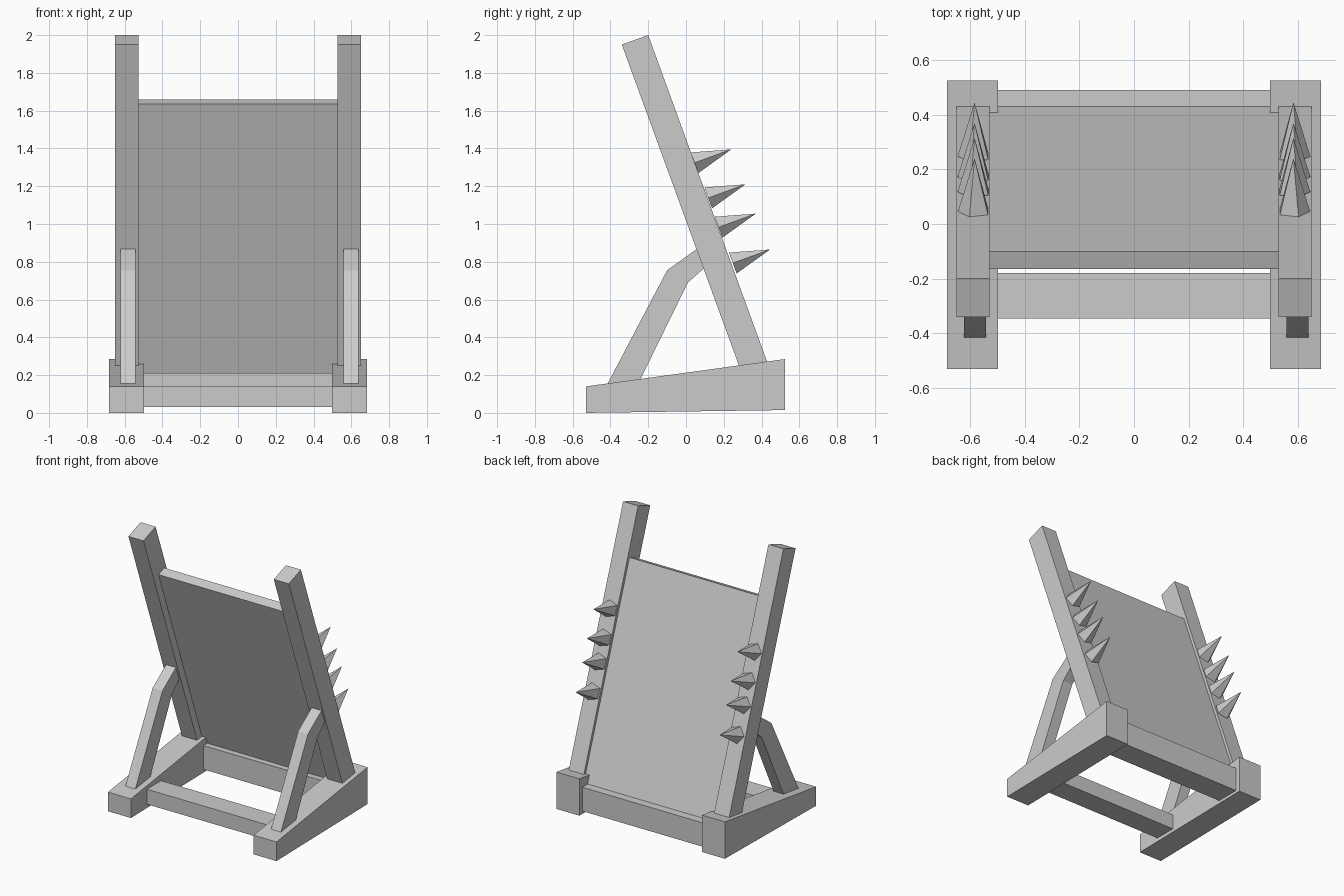
import bpy, bmesh, math
from mathutils import Vector

cube = bpy.data.objects.get("Cube")
if cube:
    bpy.data.objects.remove(cube, do_unlink=True)

grey = bpy.data.materials.new("plain grey")
grey.use_nodes = True
colour = (0.6, 0.6, 0.6, 1)
grey.diffuse_color = colour
grey.node_tree.nodes["Principled BSDF"].inputs["Base Color"].default_value = colour


def finish(name, bm):
    bmesh.ops.recalc_face_normals(bm, faces=bm.faces)
    mesh = bpy.data.meshes.new(name)
    bm.to_mesh(mesh)
    bm.free()
    mesh.materials.append(grey)
    obj = bpy.data.objects.new(name, mesh)
    bpy.context.scene.collection.objects.link(obj)
    return obj


def slab(name, profile, x0, x1):
    """Extrude a side profile of (y, z) points from x0 to x1."""
    bm = bmesh.new()
    face = bm.faces.new([bm.verts.new((x0, y, z)) for y, z in profile])
    out = bmesh.ops.extrude_face_region(bm, geom=[face])
    verts = [v for v in out["geom"] if isinstance(v, bmesh.types.BMVert)]
    bmesh.ops.translate(bm, verts=verts, vec=(x1 - x0, 0, 0))
    finish(name, bm)


def bar(name, y0, y1, z0, z1, half):
    slab(name, [(y0, z0), (y1, z0), (y1, z1), (y0, z1)], -half, half)


TILT = math.radians(20)
OUT = Vector((0, math.cos(TILT), math.sin(TILT)))    # out of the sloping back
UP = Vector((0, -math.sin(TILT), math.cos(TILT)))    # along the slope


def spike(name, tip, side, radius=0.062, length=0.21):
    """Five-sided spike standing square to the sloping posts."""
    bm = bmesh.new()
    centre = tip - OUT * length
    ring = []
    for i in range(5):
        a = math.radians(108 + 72 * i)
        offset = Vector((-side * math.cos(a), 0, 0)) + UP * math.sin(a)
        ring.append(bm.verts.new(centre + offset * radius))
    point = bm.verts.new(tip)
    bm.faces.new(ring)
    for i in range(5):
        bm.faces.new((ring[i], ring[(i + 1) % 5], point))
    finish(name, bm)


# Side profiles
foot = [(-0.53, 0), (0.525, 0.015), (0.525, 0.285), (-0.53, 0.14)]
post = [(-0.34, 1.95), (0.295, 0.21), (0.435, 0.255), (-0.2, 2.0)]
brace = [(-0.42, 0.145), (-0.10, 0.755), (0.06, 0.87), (0.095, 0.765),
         (0.01, 0.69), (-0.245, 0.17)]
panel = [(-0.165, 1.635), (0.365, 0.18), (0.43, 0.207), (-0.10, 1.66)]
tips = [(0.24, 1.395), (0.315, 1.21), (0.37, 1.055), (0.445, 0.865)]

# Parts on each side
for side, label in ((1, "left"), (-1, "right")):
    slab(label + "_foot", foot, side * 0.497, side * 0.683)
    slab(label + "_post", post, side * 0.528, side * 0.65)
    inner = 0.558 if side > 0 else 0.542
    slab(label + "_brace", brace, side * inner, side * (inner + 0.08))
    for n, (y, z) in enumerate(tips, 1):
        spike(f"{label}_spike_{n}", Vector((side * 0.583, y, z)), side)

# Parts across the middle
slab("back_panel", panel, -0.53, 0.53)
bar("front_crossbar", -0.345, -0.18, 0.03, 0.14, 0.51)
bar("rear_crossbar", 0.31, 0.49, 0.035, 0.21, 0.51)
